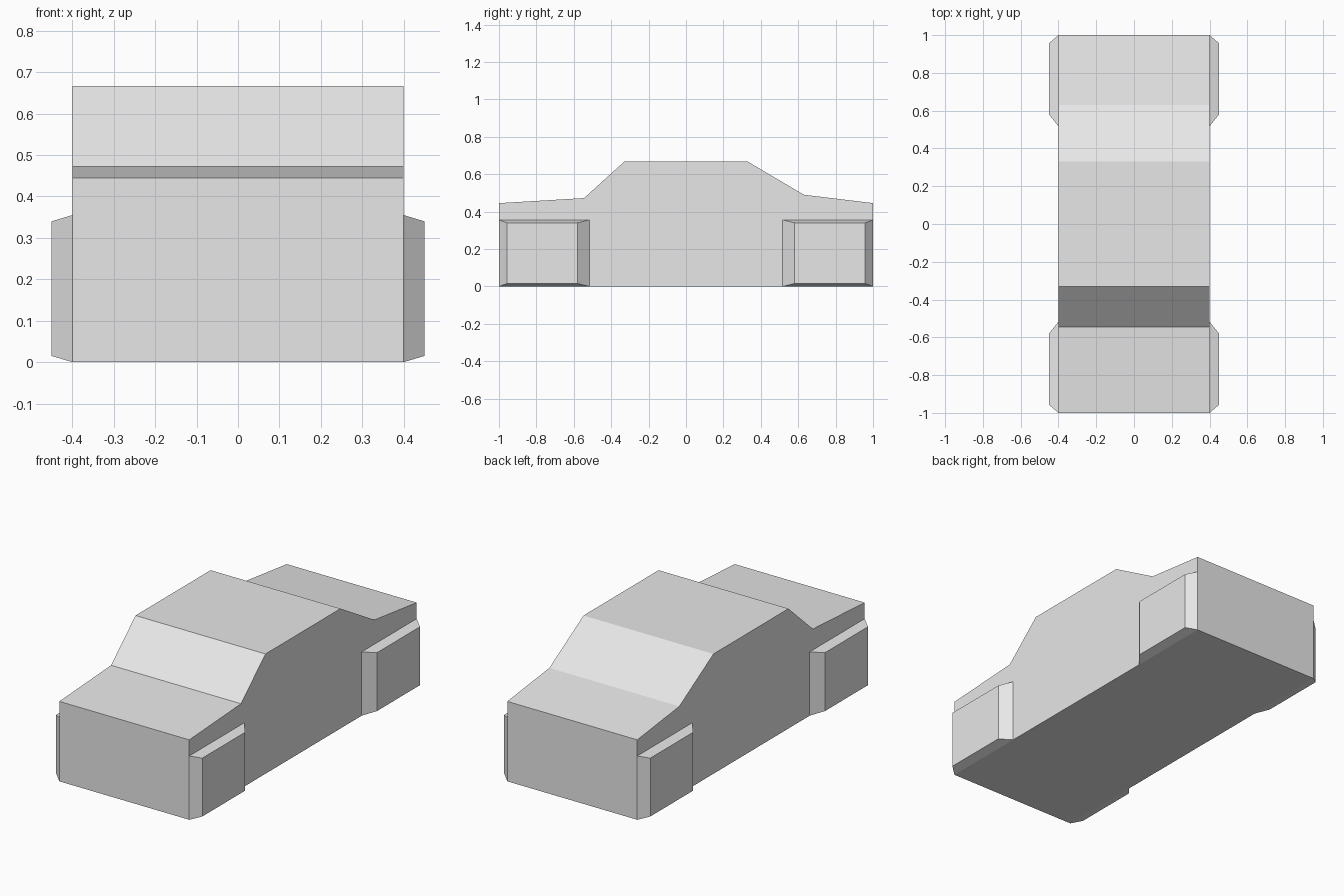
import bpy, bmesh

cube = bpy.data.objects.get("Cube")
if cube:
    bpy.data.objects.remove(cube, do_unlink=True)

GREY = (0.8, 0.8, 0.8, 1.0)
paint = bpy.data.materials.new("plain grey")
paint.use_nodes = True
paint.diffuse_color = GREY
paint.node_tree.nodes["Principled BSDF"].inputs["Base Color"].default_value = GREY


def loft(name, start, end):
    """Solid between two matching outlines, capped at both ends."""
    bm = bmesh.new()
    a = [bm.verts.new(p) for p in start]
    b = [bm.verts.new(p) for p in end]
    bm.faces.new(a)
    bm.faces.new(b[::-1])
    for i in range(len(a)):
        j = (i + 1) % len(a)
        bm.faces.new((a[j], a[i], b[i], b[j]))
    bmesh.ops.recalc_face_normals(bm, faces=bm.faces[:])
    mesh = bpy.data.meshes.new(name)
    bm.to_mesh(mesh)
    bm.free()
    mesh.materials.append(paint)
    obj = bpy.data.objects.new(name, mesh)
    bpy.context.collection.objects.link(obj)
    return obj


def rectangle(x, y0, y1, z0, z1):
    return [(x, y0, z0), (x, y1, z0), (x, y1, z1), (x, y0, z1)]


# Car body: side profile (y, z) stretched across the width
HALF = 0.4
profile = [(-1, 0), (1, 0), (1, 0.445), (0.63, 0.49), (0.33, 0.667),
           (-0.33, 0.667), (-0.545, 0.472), (-1, 0.445)]
loft("car_body", [(-HALF, y, z) for y, z in profile],
     [(HALF, y, z) for y, z in profile])

# Tapered wheel blocks on each corner
for side, sx in (("left", 1), ("right", -1)):
    for end, sy in (("front", -1), ("rear", 1)):
        loft(f"{end}_{side}_wheel_block",
             rectangle(sx * HALF, sy * 0.517, sy, 0, 0.355),
             rectangle(sx * 0.45, sy * 0.58, sy * 0.957, 0.015, 0.34))
